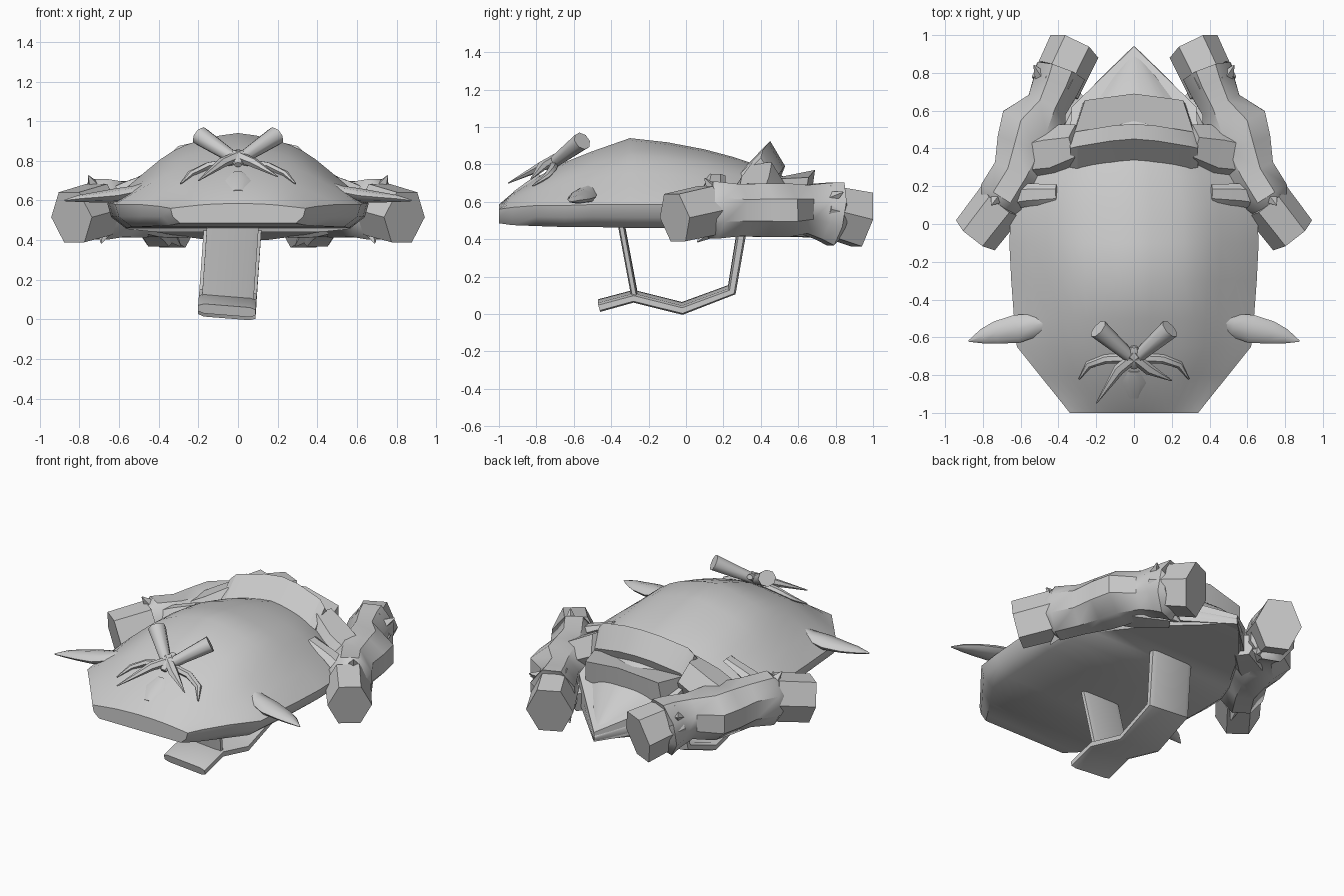
import bpy, math
from math import radians, cos, sin, pi
from mathutils import Vector

if "Cube" in bpy.data.objects:
    bpy.data.objects.remove(bpy.data.objects["Cube"])

grey = bpy.data.materials.new("grey")
grey.diffuse_color = (0.6, 0.6, 0.6, 1)
grey.use_nodes = True
grey.node_tree.nodes["Principled BSDF"].inputs["Base Color"].default_value = grey.diffuse_color


def make(name, verts, faces, angle=35):
    me = bpy.data.meshes.new(name)
    me.from_pydata([tuple(v) for v in verts], [], faces)
    ob = bpy.data.objects.new(name, me)
    bpy.context.collection.objects.link(ob)
    me.materials.append(grey)
    bpy.context.view_layer.objects.active = ob
    ob.select_set(True)
    bpy.ops.object.mode_set(mode='EDIT')
    bpy.ops.mesh.select_all(action='SELECT')
    bpy.ops.mesh.normals_make_consistent(inside=False)
    bpy.ops.object.mode_set(mode='OBJECT')
    bpy.ops.object.shade_smooth_by_angle(angle=radians(angle))
    ob.select_set(False)
    return ob


def loft(name, rings, angle=35):
    """Skin a list of equal closed rings and cap both ends."""
    n = len(rings[0])
    verts = [v for r in rings for v in r]
    faces = [(i*n + j, i*n + (j+1) % n, (i+1)*n + (j+1) % n, (i+1)*n + j)
             for i in range(len(rings)-1) for j in range(n)]
    faces += [tuple(range(n)), tuple(range((len(rings)-1)*n, len(rings)*n))]
    return make(name, verts, faces, angle)


def tube(name, stations, sides=6, angle=35, turn=0.0):
    """Stations: (centre, half width, half height); rings follow the path."""
    pts = [Vector(s[0]) for s in stations]
    rings = []
    for i, (c, w, h) in enumerate(stations):
        d = (pts[min(i+1, len(pts)-1)] - pts[max(i-1, 0)]).normalized()
        side = d.cross(Vector((0, 0, 1))).normalized()
        up = side.cross(d)
        rings.append([pts[i] + side*w*cos(turn + 2*pi*k/sides)
                      + up*h*sin(turn + 2*pi*k/sides) for k in range(sides)])
    return loft(name, rings, angle)


def strip(name, path, x0, x1, thick):
    """Flat strap following a (y, z) path, leaning slightly sideways."""
    rings = []
    for i, (y, z) in enumerate(path):
        a = Vector(path[max(i-1, 0)])
        b = Vector(path[min(i+1, len(path)-1)])
        d = (b - a).normalized()
        n = Vector((-d.y, d.x)) * thick / 2
        ring = []
        for x, s in ((x0, .6), (x0+.03, 1), (x1-.03, 1), (x1, .6),
                     (x1, -.6), (x1-.03, -1), (x0+.03, -1), (x0, -.6)):
            ring.append((x + .07*(z - .2), y + n.x*s, z + n.y*s - .08*(x + .05)))
        rings.append(ring)
    return loft(name, rings, 50)


# Domed shell: y, half width, top, rim, underside
shell = [(-1.0, .34, .585, .56, .485), (-.93, .395, .645, .57, .475),
         (-.8, .50, .73, .58, .47), (-.65, .62, .81, .58, .465),
         (-.5, .635, .87, .585, .465), (-.3, .65, .94, .585, .46),
         (-.1, .66, .918, .585, .46), (.1, .65, .88, .585, .455),
         (.25, .59, .84, .585, .45), (.4, .48, .79, .58, .44),
         (.6, .34, .70, .55, .42), (.78, .17, .57, .48, .40),
         (.94, .004, .43, .42, .40)]
# Sloping flanks and a gently rounded crown, as fractions of width and rise
profile = [(1, 0), (.93, .12), (.83, .28), (.7, .48), (.6, .63), (.5, .75),
           (.4, .835), (.28, .905), (.14, .965), (0, 1)]
rings = []
for y, w, top, rim, low in shell:
    half = [(w*.86, low), (w*.97, low + (rim - low)*.45)]
    half += [(w*t, rim + (top - rim)*h) for t, h in profile]
    rings.append([(x, y, z) for x, z in half]
                 + [(-x, y, z) for x, z in reversed(half[:-1])])
loft("shell", rings, 45)

# Raised collar arch behind the dome
rings = []
for x, dy, dz in ((-.34, -.02, -.07), (-.3, -.01, -.03), (-.12, .02, .01), (0, .03, .02),
                  (.12, .02, .01), (.3, -.01, -.03), (.34, -.02, -.07)):
    rings.append([(x, .285 + dy, .765 + dz), (x, .42 + dy, .905 + dz),
                  (x, .50 + dy, .77 + dz), (x, .44 + dy, .62 + dz)])
loft("collar", rings, 25)

# Rear plate under the collar
top = [(-.33, .44, .72), (-.26, .655, .73), (0, .69, .77), (.26, .655, .73), (.33, .44, .72)]
loft("back_plate", [top, [(x*1.05, y - .02, z - .14) for x, y, z in top]], 30)
tail = [(-.34, .46, .68), (-.33, .62, .62), (0, .94, .45), (.33, .62, .62), (.34, .46, .68)]
loft("tail_plate", [tail, [(x, y, z - (.06 if x == 0 else .18)) for x, y, z in tail]], 30)

# Paired parts
for s, tag in ((1, "right"), (-1, "left")):
    def m(x, y, z):
        return (s*x, y, z)

    # Thruster housing with front and rear barrels
    tube(tag + "_front_barrel", [(m(.84, -.06, .515), .13, .148),
                                 (m(.70, .12, .555), .135, .15)], 6, 50)
    tube(tag + "_pod", [(m(.74, .08, .555), .09, .10), (m(.70, .14, .555), .14, .165),
                        (m(.62, .27, .555), .14, .15), (m(.565, .41, .555), .18, .155),
                        (m(.53, .52, .555), .195, .155), (m(.46, .63, .56), .12, .14),
                        (m(.415, .73, .55), .135, .165), (m(.39, .80, .535), .145, .185),
                        (m(.385, .81, .535), .12, .14)],
         8, 40, pi/8)
    tube(tag + "_rear_barrel", [(m(.42, .72, .56), .135, .15),
                                (m(.315, .94, .505), .14, .17)], 6, 50)
    # Bridge from collar down to the pod
    tube(tag + "_bridge", [(m(.28, .42, .70), .11, .14), (m(.42, .38, .63), .15, .13),
                           (m(.6, .35, .56), .13, .10)], 6, 30)
    # Lower bracket tucking under the shell edge
    tube(tag + "_lower_bracket", [(m(.27, .66, .47), .08, .07), (m(.42, .55, .50), .13, .10),
                                  (m(.55, .45, .53), .14, .10)], 6, 30)
    # Flared cuff points
    for i, (a, b, r) in enumerate((((.68, .20, .58), (.755, .10, .725), .09),
                                   ((.64, .22, .52), (.69, .06, .385), .09),
                                   ((.44, .70, .58), (.53, .84, .65), .08),
                                   ((.40, .70, .5), (.29, .77, .37), .09))):
        tube(f"{tag}_cuff_point_{i}", [(m(*a), r, r), (m(*b), .004, .004)], 4, 20)
    # Inner bracket resting on the shell
    tube(tag + "_bracket", [(m(.66, .145, .60), .07, .06), (m(.55, .155, .67), .06, .035),
                            (m(.41, .16, .74), .05, .012)], 6, 30)
    # Side fin
    tube(tag + "_fin", [(m(.40, -.50, .70), .015, .015), (m(.52, -.535, .645), .06, .03),
                        (m(.62, -.555, .625), .075, .035), (m(.73, -.575, .615), .06, .025),
                        (m(.80, -.595, .61), .04, .018),
                        (m(.875, -.62, .60), .004, .004)], 8, 45)
    # Crossed emblem: upper rod, lower spike and curved prong
    tube(tag + "_upper_rod", [(m(0, -.72, .80), .03, .03),
                              (m(.19, -.555, .925), .054, .05)], 8, 50)
    tip = (.2, -.83, .72) if s == 1 else (.2, -.95, .70)
    tube(tag + "_lower_spike", [(m(-.02, -.69, .83), .03, .03), (m(.08, -.77, .79), .03, .025),
                                (m(*tip), .003, .003)], 6, 40)
    tube(tag + "_prong", [(m(.03, -.71, .795), .025, .02), (m(.15, -.715, .775), .025, .02),
                          (m(.24, -.745, .735), .02, .015), (m(.29, -.82, .685), .004, .004)], 6, 40)

# Emblem hub and the small ridge below it
tube("hub", [((0, -.76, .78), .02, .015), ((0, -.71, .82), .045, .03),
             ((0, -.65, .845), .02, .015)], 8, 40)
tube("nose_ridge", [((0, -.92, .645), .03, .01), ((0, -.84, .70), .065, .014),
                    ((0, -.78, .74), .03, .01)], 6, 30)

# Handle beneath the shell
strip("handle", [(-.465, .045), (-.28, .095), (-.02, .03), (.245, .13), (.30, .46)],
      -.19, .10, .05)
strip("handle_strut", [(-.35, .50), (-.275, .10)], -.175, .085, .035)
